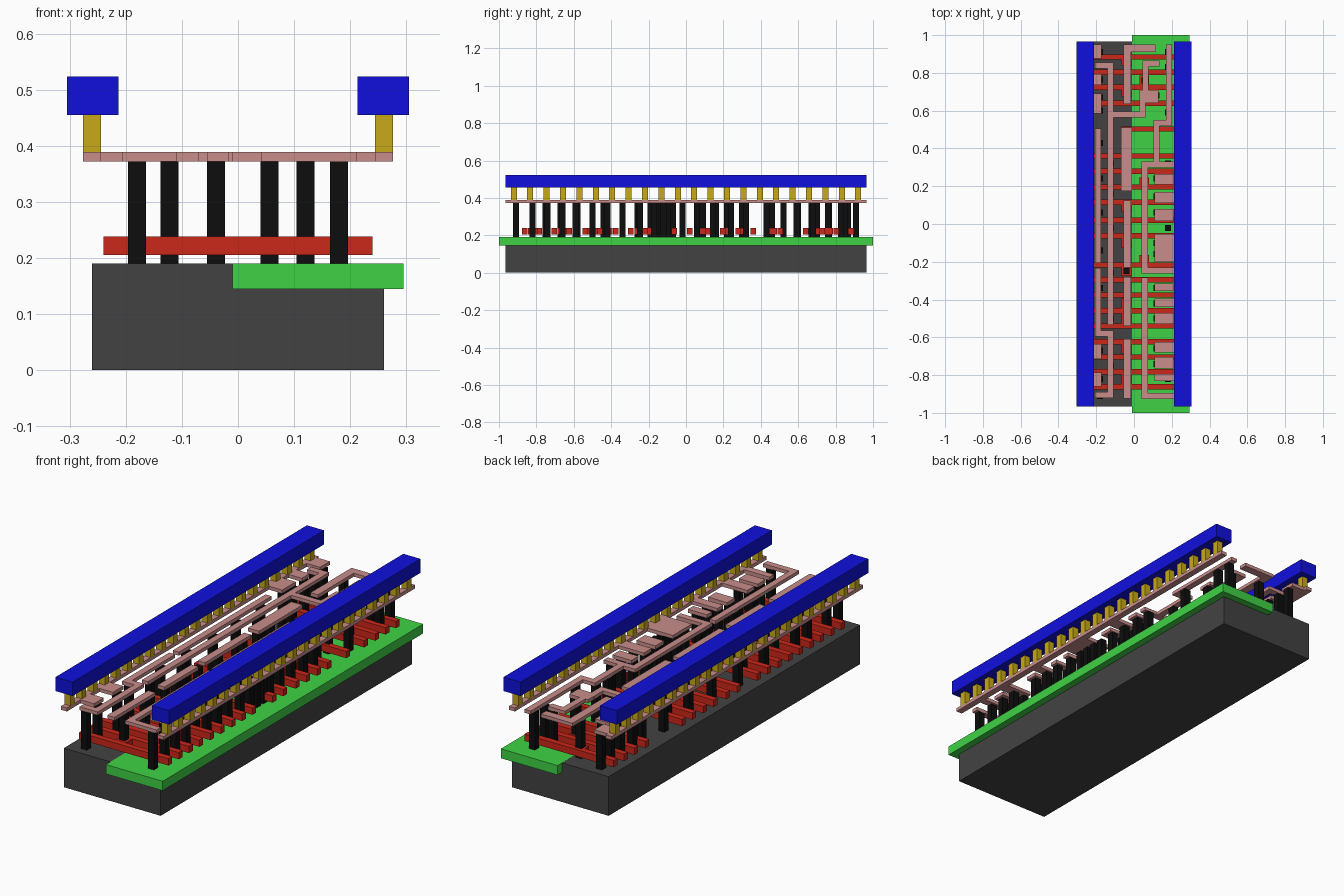
import bpy, bmesh
from mathutils import Matrix

W = 0.032   # standard wire / contact width


def layer(name, color, z0, z1, rects):
    """One chip layer: boxes from (x0, x1, y0, y1) between z0 and z1."""
    bm = bmesh.new()
    for x0, x1, y0, y1 in rects:
        m = Matrix.Translation(((x0 + x1) / 2, (y0 + y1) / 2, (z0 + z1) / 2))
        m = m @ Matrix.Diagonal((x1 - x0, y1 - y0, z1 - z0, 1))
        bmesh.ops.create_cube(bm, size=1, matrix=m)
    me = bpy.data.meshes.new(name)
    bm.to_mesh(me)
    bm.free()
    ob = bpy.data.objects.new(name, me)
    bpy.context.collection.objects.link(ob)
    mat = bpy.data.materials.new(name + "_color")
    mat.diffuse_color = (*color, 1)
    me.materials.append(mat)


def sq(x, y, w=W):
    return (x - w / 2, x + w / 2, y - w / 2, y + w / 2)


def wire(*pts, w=W):
    """Right-angled path of constant width."""
    h = w / 2
    return [(min(a[0], b[0]) - h, max(a[0], b[0]) + h,
             min(a[1], b[1]) - h, max(a[1], b[1]) + h)
            for a, b in zip(pts, pts[1:])]


# Base block and well
layer("substrate", (0.055, 0.055, 0.055), 0, 0.19, [(-0.26, 0.26, -0.965, 0.965)])
layer("well", (0.05, 0.65, 0.06), 0.145, 0.1905, [(-0.01, 0.295, -1, 1)])

# Gate bars with contact pads
gate_y = [0.884, 0.804, 0.725, 0.64, 0.503, 0.36, 0.28, 0.196, 0.116, 0.02, -0.063,
          -0.217, -0.296, -0.376, -0.46, -0.54, -0.624, -0.704, -0.783, -0.862]
pad_y = [0.865, 0.70, 0.46, 0.30, 0.09, -0.10, -0.25, -0.42, -0.50, -0.66, -0.82]
gates = [(-0.065 if y == 0.503 else -0.24, 0.24, y - 0.0143, y + 0.0143) for y in gate_y]
gates += [(-0.065, -0.01, y - 0.026, y + 0.026) for y in pad_y]
gates += [(0.03, 0.08, y - 0.026, y + 0.026) for y in (0.76, 0.22, -0.19)]
layer("gates", (0.6, 0.02, 0.01), 0.205, 0.238, gates)

# Local wiring: rails, stubs, plates and bent wires
left_stubs = [(0.875, 0.95), (0.735, 0.795), (0.585, 0.69), (-0.715, -0.635), (-0.86, -0.785)]
plates = [(0.21, 0.265), (0.11, 0.17), (0.015, 0.08), (-0.20, -0.053), (-0.355, -0.315),
          (-0.44, -0.395), (-0.53, -0.47), (-0.68, -0.625), (-0.765, -0.705), (-0.83, -0.795)]
li = [(s * 0.26 - W / 2, s * 0.26 + W / 2, -0.965, 0.965) for s in (-1, 1)]
li += [(-0.26, -0.172, a, b) for a, b in left_stubs]
li += [(0.108, 0.26 if i % 2 else 0.21, a, b) for i, (a, b) in enumerate(plates)]
li += wire((-0.19, 0.84), (-0.125, 0.84), (-0.125, -0.52))
li += wire((-0.125, 0.58), (0.045, 0.58), (0.045, 0.65))
li += wire((-0.19, 0.49), (-0.19, -0.19))
li += wire((-0.19, -0.25), (-0.19, -0.58), (-0.125, -0.58), (-0.125, -0.905), (-0.19, -0.905))
li += wire((-0.035, 0.655), (-0.035, 0.93), (0.095, 0.93), w=0.04)
li += wire((0.06, 0.70), (0.06, 0.85), (0.12, 0.85))
li += [(0.03, 0.13, 0.64, 0.71)]
li += wire((0.185, 0.935), (0.185, 0.535), (0.12, 0.535), (0.12, 0.315), (0.195, 0.315))
li += wire((0.12, 0.315), (0.057, 0.315), (0.057, -0.225))
li += wire((0.057, -0.30), (0.057, -0.91), (0.195, -0.91))
li += wire((0.057, -0.245), (0.195, -0.245))
li += [(-0.07, -0.01, 0.175, 0.51)]
li += [(-0.055, -0.017, a, b) for a, b in ((-0.23, 0.125), (-0.54, -0.28), (-0.925, -0.61))]
layer("local_wiring", (0.58, 0.27, 0.26), 0.372, 0.389, li)

# Contact pillars
columns = {
    -0.18: [0.91, 0.84, 0.765, 0.67, 0.60, 0.43, 0.24, 0.06, -0.14, -0.34, -0.58,
            -0.67, -0.82, -0.91],
    -0.122: [0.32, 0.16, -0.02, -0.26, -0.50, -0.75],
    0.18: [0.91, 0.83, 0.59, 0.32, 0.24, 0.145, 0.06, -0.02, -0.07, -0.12, -0.17, -0.245,
           -0.34, -0.42, -0.50, -0.66, -0.74, -0.82, -0.91],
    0.12: [0.85, 0.68, 0.52, 0.43, 0.24, 0.145, 0.06, -0.10, -0.16, -0.34, -0.42, -0.50,
           -0.66, -0.74],
    0.056: [0.76, 0.22, -0.19, -0.44, -0.59],
    -0.039: pad_y,
}
layer("contacts", (0.004, 0.004, 0.004), 0.19, 0.372,
      [sq(x, y) for x, ys in columns.items() for y in ys])

# Vias and power rails
layer("vias", (0.58, 0.40, 0.01), 0.389, 0.455,
      [sq(s * 0.26, (i - 10.5) * 0.0877) for s in (-1, 1) for i in range(22)])
layer("power_rails", (0.005, 0.005, 0.72), 0.455, 0.523,
      [(s * 0.259 - 0.046, s * 0.259 + 0.046, -0.965, 0.965) for s in (-1, 1)])
